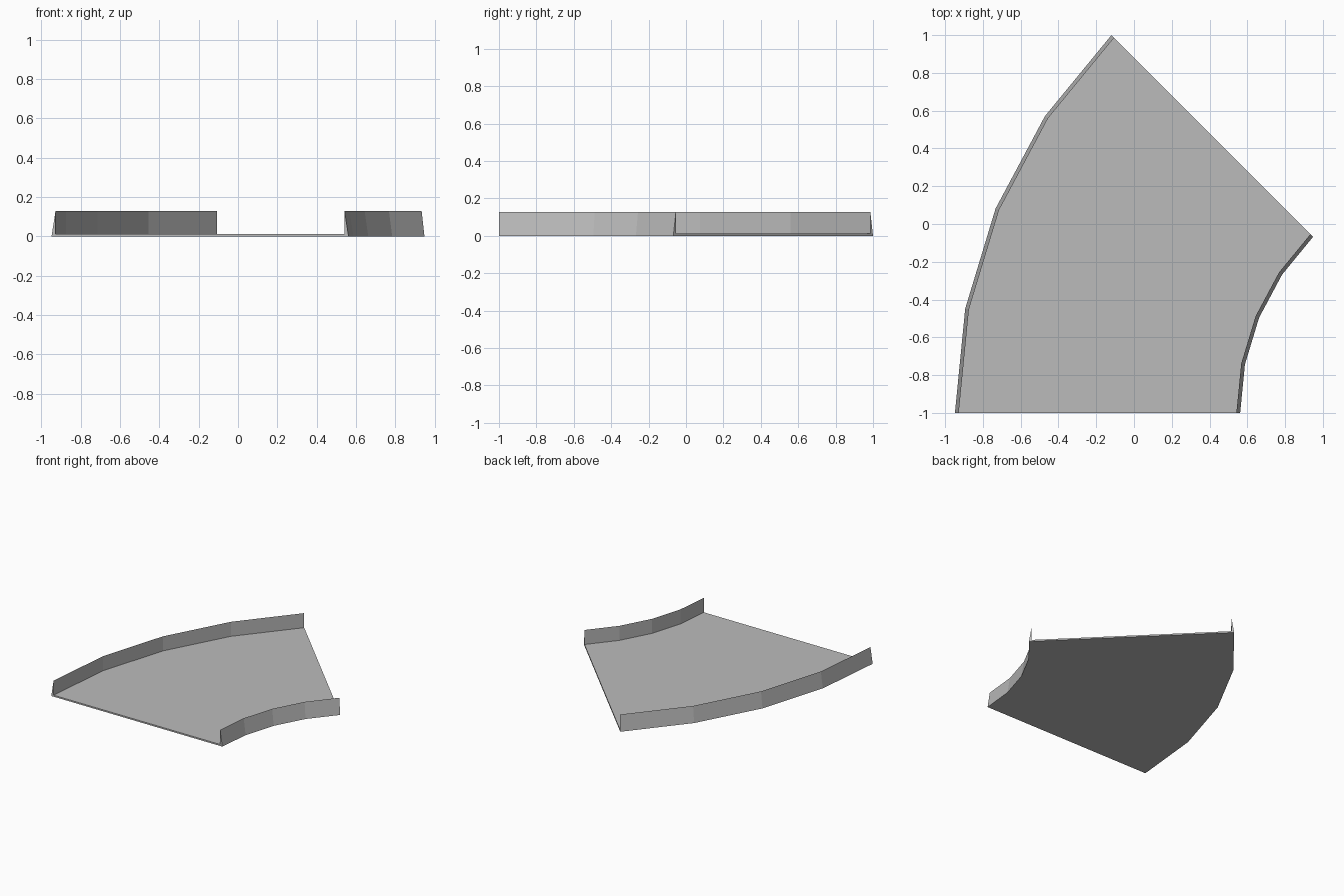
import bpy, bmesh, math

if "Cube" in bpy.data.objects:
    bpy.data.objects.remove(bpy.data.objects["Cube"])

CX, CY = 1.88, -1.0            # centre of the bend
STEPS, SWEEP = 4, math.radians(45)
R_OUT, R_IN, LIP = 2.828, 1.318, 0.02
FLOOR, TOP = 0.012, 0.128

# cross-section (radius, height): thin floor with a wedge-shaped wall on each side
profile = [(R_OUT, 0), (R_OUT - LIP, TOP), (R_OUT - LIP, FLOOR),
           (R_IN + LIP, FLOOR), (R_IN + LIP, TOP), (R_IN, 0)]

grey = bpy.data.materials.new("plain grey")
grey.diffuse_color = (0.5, 0.5, 0.5, 1)
grey.use_nodes = True
grey.node_tree.nodes["Principled BSDF"].inputs["Base Color"].default_value = grey.diffuse_color

# sweep the cross-section around the bend
bm = bmesh.new()
rings = []
for i in range(STEPS + 1):
    a = SWEEP * i / STEPS
    rings.append([bm.verts.new((CX - r * math.cos(a), CY + r * math.sin(a), z))
                  for r, z in profile])
n = len(profile)
for p, q in zip(rings, rings[1:]):
    for j in range(n):
        k = (j + 1) % n
        bm.faces.new((p[j], p[k], q[k], q[j]))

# close both ends: two wall wedges and the floor edge
for ring in (rings[0], rings[-1]):
    for ids in ((0, 1, 2), (0, 2, 3, 5), (3, 4, 5)):
        bm.faces.new([ring[i] for i in ids])
bmesh.ops.recalc_face_normals(bm, faces=bm.faces)

mesh = bpy.data.meshes.new("curved_channel")
bm.to_mesh(mesh)
bm.free()
mesh.materials.append(grey)
bpy.context.collection.objects.link(bpy.data.objects.new("curved_channel", mesh))
